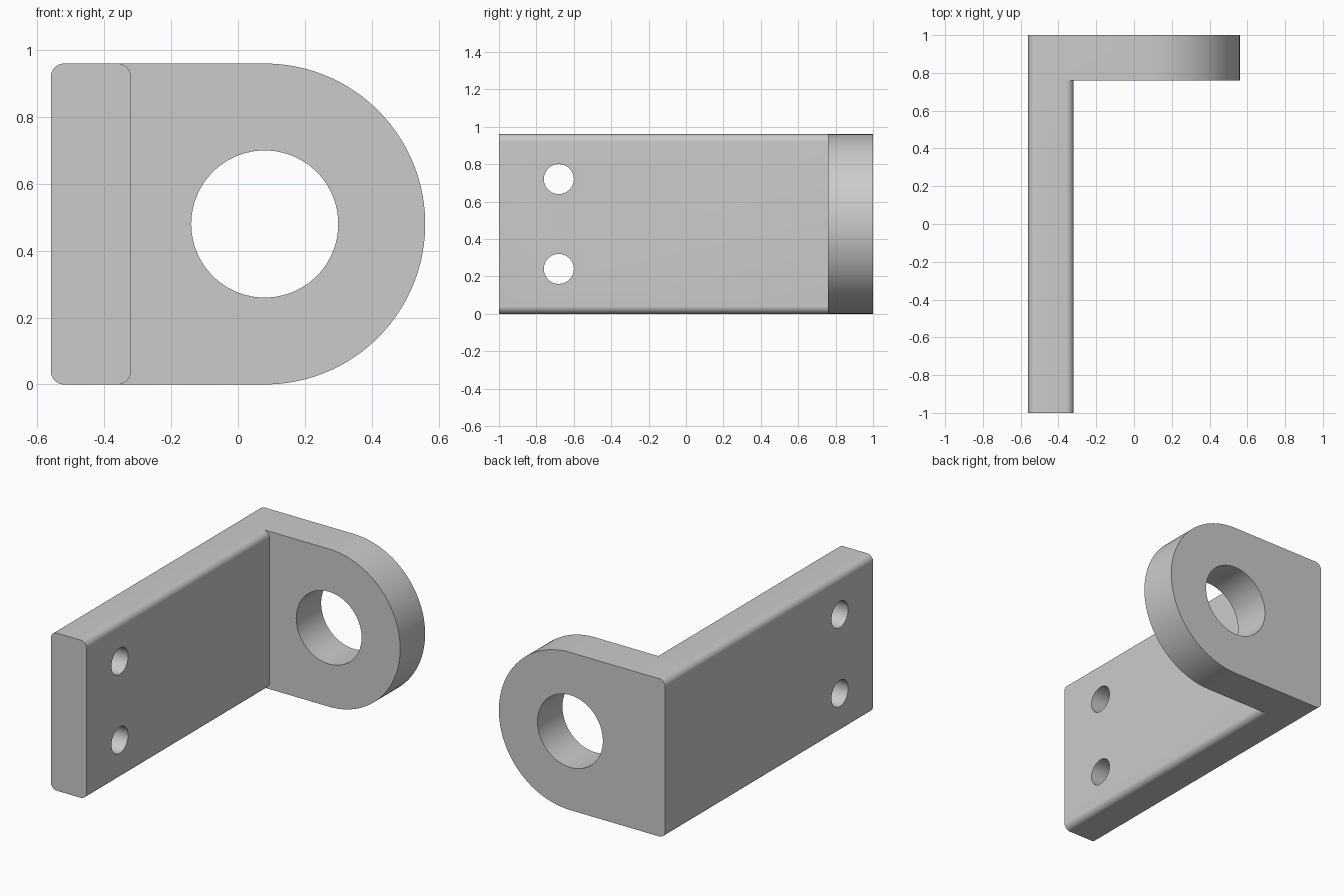
import bpy, bmesh
from math import sin, cos, pi, radians
from mathutils import Vector

cube = bpy.data.objects.get("Cube")
if cube:
    bpy.data.objects.remove(cube, do_unlink=True)

LEFT, INNER, HEIGHT = -0.56, -0.32, 0.96
FILLET, FLANGE_Y = 0.04, 0.76
EYE_X, EYE_Z = 0.08, HEIGHT / 2

steel = bpy.data.materials.new("light grey steel")
steel.use_nodes = True
grey = (0.6, 0.6, 0.6, 1)
steel.diffuse_color = grey
steel.node_tree.nodes["Principled BSDF"].inputs["Base Color"].default_value = grey


def arc(cx, cz, r, start, end, steps):
    return [(cx + r * cos(radians(start + (end - start) * i / steps)),
             cz + r * sin(radians(start + (end - start) * i / steps)))
            for i in range(steps + 1)]


def extrude_y(name, profile, y0, y1):
    """Solid made by sweeping an x-z profile along y."""
    bm = bmesh.new()
    face = bm.faces.new([bm.verts.new((x, y0, z)) for x, z in profile])
    swept = bmesh.ops.extrude_face_region(bm, geom=[face])["geom"]
    for v in swept:
        if isinstance(v, bmesh.types.BMVert):
            v.co.y = y1
    bmesh.ops.recalc_face_normals(bm, faces=bm.faces)
    mesh = bpy.data.meshes.new(name)
    bm.to_mesh(mesh)
    bm.free()
    mesh.materials.append(steel)
    obj = bpy.data.objects.new(name, mesh)
    bpy.context.collection.objects.link(obj)
    return obj


def drill(name, radius, location, rotation):
    bpy.ops.mesh.primitive_cylinder_add(vertices=96, radius=radius, depth=0.6,
                                        location=location, rotation=rotation)
    obj = bpy.context.object
    obj.name = name
    obj.data.materials.append(steel)
    return obj


def combine(target, other, operation):
    mod = target.modifiers.new(other.name, 'BOOLEAN')
    mod.operation, mod.solver, mod.object = operation, 'EXACT', other
    bpy.context.view_layer.objects.active = target
    bpy.ops.object.modifier_apply(modifier=mod.name)
    bpy.data.objects.remove(other, do_unlink=True)


# Rounded corners on the outer side, shared by the arm and the flange
outer = (arc(LEFT + FILLET, HEIGHT - FILLET, FILLET, 90, 180, 10)
         + arc(LEFT + FILLET, FILLET, FILLET, 180, 270, 10))
inner = (arc(INNER - FILLET, FILLET, FILLET, 270, 360, 10)
         + arc(INNER - FILLET, HEIGHT - FILLET, FILLET, 0, 90, 10))
round_end = arc(EYE_X, EYE_Z, EYE_Z, -90, 90, 72)

# Long arm with two bolt holes
bracket = extrude_y("bracket", outer + inner, -1, FLANGE_Y)
for z in (0.24, 0.72):
    combine(bracket, drill("bolt_hole", 0.08, (-0.44, -0.68, z), (0, pi / 2, 0)), 'DIFFERENCE')

# Round-ended flange with a large eye
flange = extrude_y("flange", outer + round_end, FLANGE_Y, 1)
combine(flange, drill("eye_hole", 0.22, (EYE_X, 0.88, EYE_Z), (pi / 2, 0, 0)), 'DIFFERENCE')
combine(bracket, flange, 'UNION')

bpy.ops.object.select_all(action='DESELECT')
bracket.select_set(True)
bpy.context.view_layer.objects.active = bracket
bpy.ops.object.shade_smooth_by_angle(angle=radians(30))
